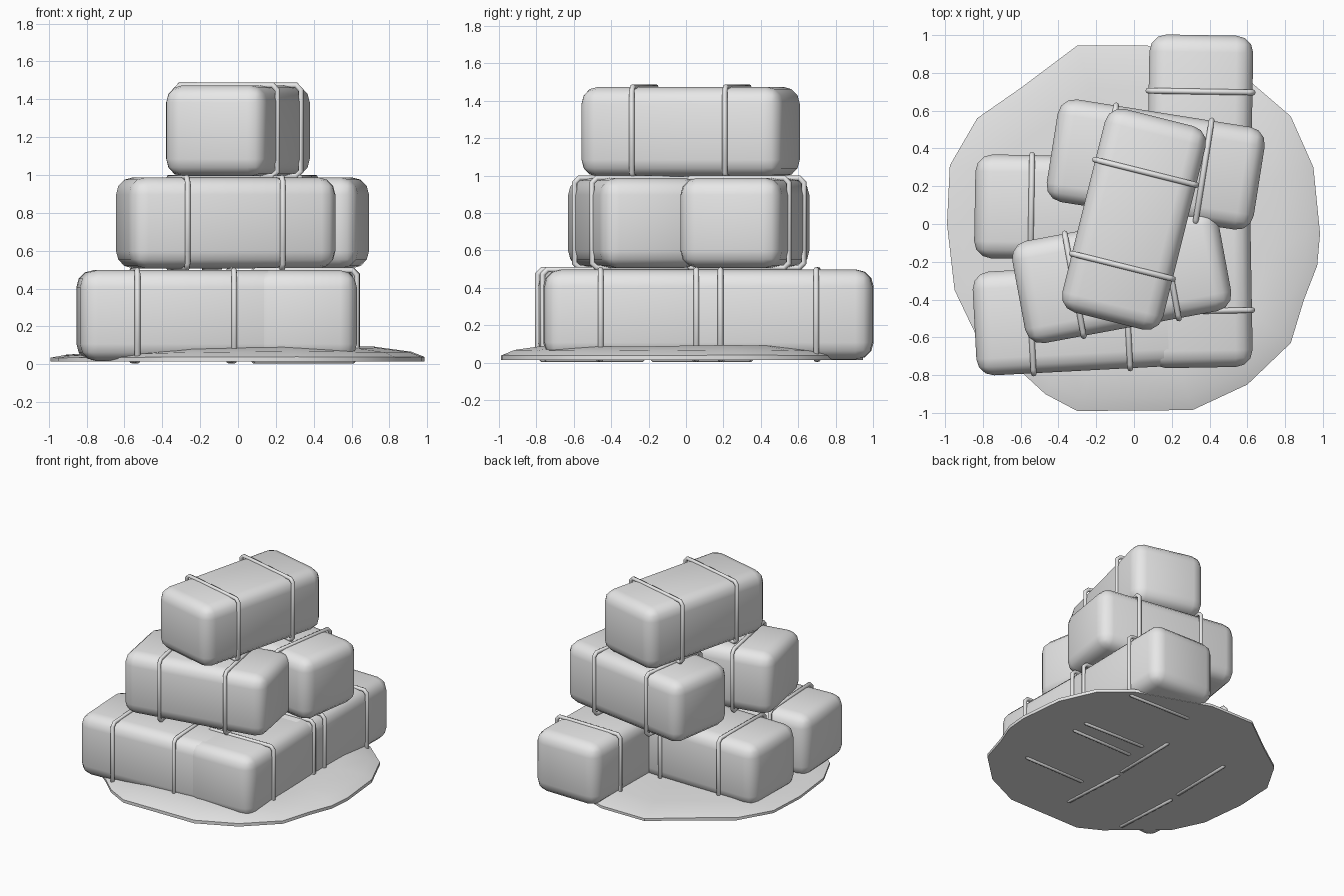
import bpy
import bmesh
from math import radians, sin, cos, atan2, hypot

cube = bpy.data.objects.get("Cube")
if cube:
    bpy.data.objects.remove(cube, do_unlink=True)

LENGTH, WIDTH, HEIGHT = 1.11, 0.55, 0.48
STRAP_OFFSET, STRAP_RADIUS = 0.256, 0.015

# One plain grey for everything
grey = bpy.data.materials.new("plain grey")
grey.use_nodes = True
grey.diffuse_color = (0.8, 0.8, 0.8, 1)
grey.node_tree.nodes["Principled BSDF"].inputs["Base Color"].default_value = (0.8, 0.8, 0.8, 1)


def select_only(obj):
    bpy.ops.object.select_all(action="DESELECT")
    obj.select_set(True)
    bpy.context.view_layer.objects.active = obj


def add_object(name, data):
    obj = bpy.data.objects.new(name, data)
    bpy.context.collection.objects.link(obj)
    data.materials.append(grey)
    return obj


def mesh_from(bm, name):
    bmesh.ops.recalc_face_normals(bm, faces=bm.faces)
    mesh = bpy.data.meshes.new(name)
    bm.to_mesh(mesh)
    bm.free()
    return mesh


def smooth(obj, degrees):
    select_only(obj)
    bpy.ops.object.shade_smooth_by_angle(angle=radians(degrees))


# Rounded block, long axis along its own x
def make_bale(name, place, turn):
    bm = bmesh.new()
    bmesh.ops.create_cube(bm, size=1)
    bmesh.ops.scale(bm, vec=(LENGTH, WIDTH, HEIGHT), verts=bm.verts)
    bmesh.ops.bevel(bm, geom=bm.edges[:], offset=0.09, segments=3,
                    profile=0.5, affect="EDGES")
    bale = add_object(name, mesh_from(bm, name))
    bale.location = place
    bale.rotation_euler.z = turn
    smooth(bale, 60)


# Cord looped around a bale with tight, clipped corners
def make_strap(name, place, turn, offset):
    w, h, c = WIDTH / 2 + 0.003, HEIGHT / 2, 0.025
    loop = [(w, h - c), (w - c, h), (c - w, h), (-w, h - c),
            (-w, c - h), (c - w, -h), (w - c, -h), (w, c - h)]
    curve = bpy.data.curves.new(name, "CURVE")
    curve.dimensions = "3D"
    curve.bevel_depth = STRAP_RADIUS
    curve.bevel_resolution = 2
    spline = curve.splines.new("POLY")
    spline.points.add(len(loop) - 1)
    for point, (y, z) in zip(spline.points, loop):
        point.co = (offset, y, z, 1)
    spline.use_cyclic_u = True
    strap = add_object(name, curve)
    strap.location = place
    strap.rotation_euler.z = turn
    select_only(strap)
    bpy.ops.object.convert(target="MESH")
    smooth(bpy.context.object, 50)


# Stack: name, centre, turn in degrees
low, middle, high = 0.257, 0.747, 1.234
bales = [
    ("low_front_bale", (-0.29, -0.502, low), 3),
    ("low_right_bale", (-0.288, 0.085, low), -1),
    ("low_back_bale", (0.348, 0.445, low), 89),
    ("low_left_bale", (0.345, -0.205, low), 91),
    ("middle_back_bale", (0.115, 0.315, middle), -9),
    ("middle_front_bale", (-0.065, -0.275, middle), 10.5),
    ("top_bale", (0, 0.025, high), 76),
]
for name, place, degrees in bales:
    turn = radians(degrees)
    make_bale(name, place, turn)
    for side, sign in (("first", -1), ("second", 1)):
        make_strap(f"{name}_{side}_strap", place, turn, sign * STRAP_OFFSET)

# Ground patch: irregular outline, low mound, flat underside
outline = [(-0.3, 0.945), (0.07, 0.945), (0.62, 0.75), (0.83, 0.57), (0.95, 0.3),
           (0.985, -0.05), (0.97, -0.22), (0.9, -0.4), (0.83, -0.63), (0.6, -0.85),
           (0.31, -0.985), (-0.3, -0.99), (-0.47, -0.9), (-0.6, -0.78), (-0.84, -0.58),
           (-0.95, -0.35), (-0.99, 0), (-0.975, 0.31), (-0.83, 0.56), (-0.6, 0.72)]


def mound_height(x, y, inward):
    angle = atan2(y, x)
    rise = 0.045 + 0.018 * cos(angle + 0.5) + 0.008 * sin(3 * angle)
    return 0.03 + rise * inward


bm = bmesh.new()
rings = [[bm.verts.new((x, y, 0.015)) for x, y in outline]]
for scale, inward in ((1, 0.15), (0.93, 0.6), (0.75, 1), (0.45, 0.9)):
    rings.append([bm.verts.new((x * scale, y * scale, mound_height(x, y, inward)))
                  for x, y in outline])
for lower, upper in zip(rings, rings[1:]):
    for i in range(len(outline)):
        j = (i + 1) % len(outline)
        bm.faces.new((lower[i], lower[j], upper[j], upper[i]))
bm.faces.new(rings[0])
bm.faces.new(rings[-1])
smooth(add_object("ground_patch", mesh_from(bm, "ground_patch")), 35)
